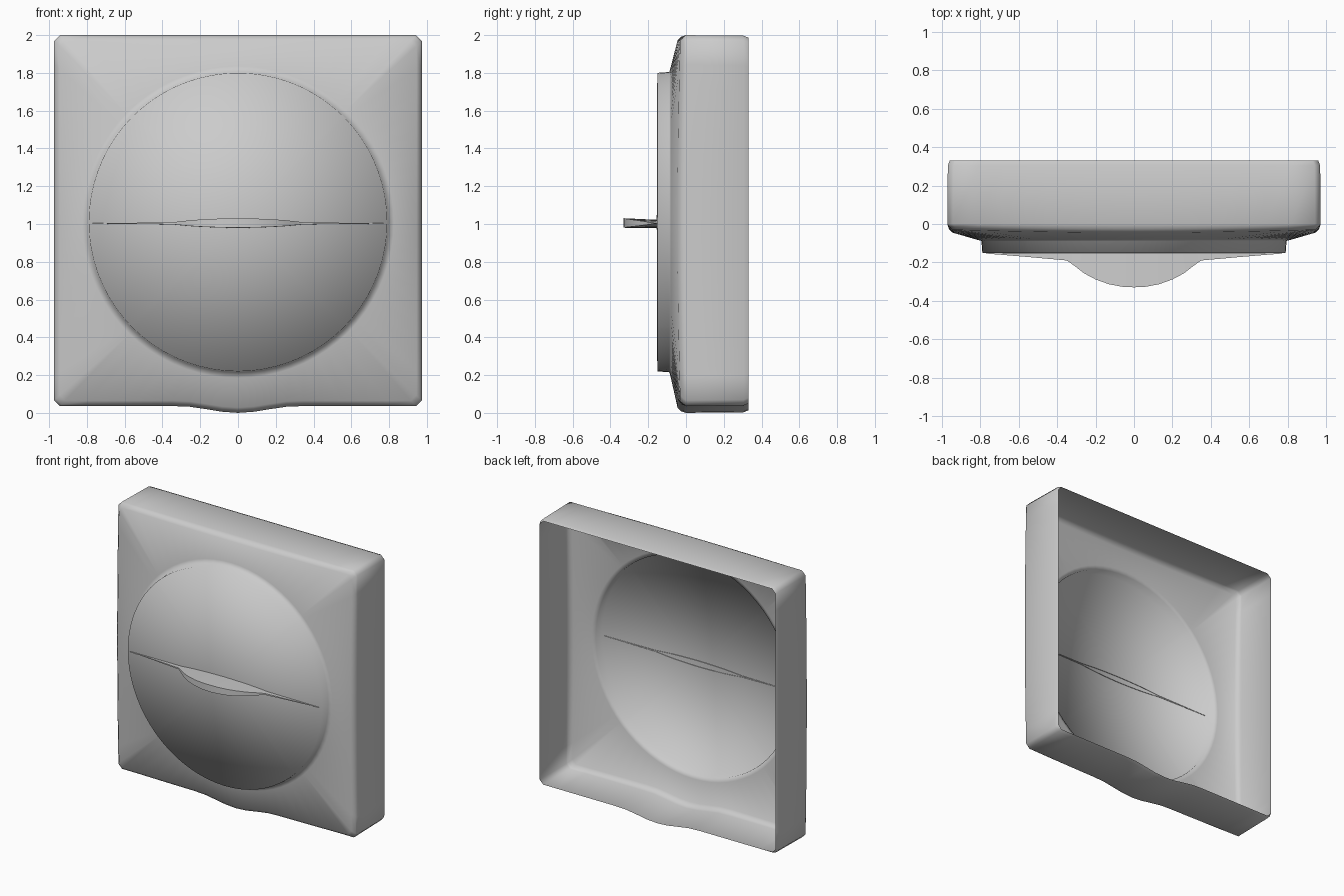
import bpy, bmesh, math

if "Cube" in bpy.data.objects:
    bpy.data.objects.remove(bpy.data.objects["Cube"])

CZ = 1.018      # centre height of the square housing
DZ = 1.01       # centre height of the round dial

# Shared ray angles: even spacing plus the ends of each small corner chamfer
angles = sorted({round(a, 2) for a in
                 [i * 5 for i in range(72) if i % 18 != 9]
                 + [q * 90 + 45 + d for q in range(4) for d in (-0.9, 0.9)]})


def square_ring(half, y_mid, y_corner):
    """Chamfered square, with a small bulge in the bottom side."""
    pts = []
    for a in angles:
        c, s = math.cos(math.radians(a)), math.sin(math.radians(a))
        r = half / max(abs(c), abs(s))
        r = min(r, (2 * half - 0.03) / (abs(c) + abs(s)))
        x, z = r * c, CZ + r * s * 1.009
        if s < -0.7 and abs(x) < 0.32:
            z -= 0.036 * math.cos(x / 0.32 * math.pi / 2) ** 2
        t = min(abs(c), abs(s)) / max(abs(c), abs(s))
        pts.append((x, y_mid + (y_corner - y_mid) * t ** 2, z))
    return pts


def circle_ring(radius, y):
    return [(radius * math.cos(math.radians(a)), y,
             DZ + radius * math.sin(math.radians(a))) for a in angles]


def loft(bm, rings):
    rows = [[bm.verts.new(p) for p in ring] for ring in rings]
    n = len(angles)
    for a, b in zip(rows, rows[1:]):
        for i in range(n):
            j = (i + 1) % n
            bm.faces.new((a[i], b[i], b[j], a[j]))
    return rows[-1]


def finish(bm, name):
    bmesh.ops.recalc_face_normals(bm, faces=bm.faces)
    front = [f for f in bm.faces if abs(f.normal.y) > 0.8]
    if sum(f.normal.y * f.calc_area() for f in front) > 0:
        bmesh.ops.reverse_faces(bm, faces=bm.faces)
    me = bpy.data.meshes.new(name)
    bm.to_mesh(me)
    bm.free()
    ob = bpy.data.objects.new(name, me)
    bpy.context.collection.objects.link(ob)
    return ob


# Housing: hollow square shell, open at the back, rising to a round dial
bm = bmesh.new()
rim = loft(bm, [
    square_ring(0.960, 0.33, 0.33),
    square_ring(0.970, 0.305, 0.305),
    square_ring(0.973, 0.00, 0.00),
    square_ring(0.965, -0.025, -0.01),
    square_ring(0.945, -0.045, -0.03),
    circle_ring(0.825, -0.080),
    circle_ring(0.795, -0.088),
    circle_ring(0.790, -0.152),
])
hub = bm.verts.new((0, -0.155, DZ))
for i in range(len(rim)):
    bm.faces.new((rim[i], hub, rim[(i + 1) % len(rim)]))
housing = finish(bm, "housing_with_dial")
housing.data.polygons.foreach_set("use_smooth", [True] * len(housing.data.polygons))

# Grip: thin fin across the dial, (x, front y, half thickness) for one half
half = [(0.0, -0.33, 0.024), (0.06, -0.327, 0.023), (0.13, -0.314, 0.021),
        (0.20, -0.289, 0.018), (0.26, -0.257, 0.014), (0.31, -0.218, 0.009),
        (0.35, -0.190, 0.005), (0.55, -0.172, 0.003), (0.77, -0.154, 0.001)]
profile = [(-x, y, t) for x, y, t in reversed(half[1:])] + half
bm = bmesh.new()
cols = []
for x, y, t in profile:
    mid = 1.003
    cols.append([bm.verts.new(p) for p in (
        (x, -0.150, mid + t * 0.8), (x, y, mid + t * 1.15),
        (x, y, mid - t * 0.95), (x, -0.150, mid - t))])
for a, b in zip(cols, cols[1:]):
    for k in range(3):
        bm.faces.new((a[k], b[k], b[k + 1], a[k + 1]))
grip = finish(bm, "grip")

for ob in bpy.context.selected_objects:
    ob.select_set(False)
grip.select_set(True)
bpy.context.view_layer.objects.active = grip
bpy.ops.object.shade_smooth_by_angle(angle=math.radians(40))
